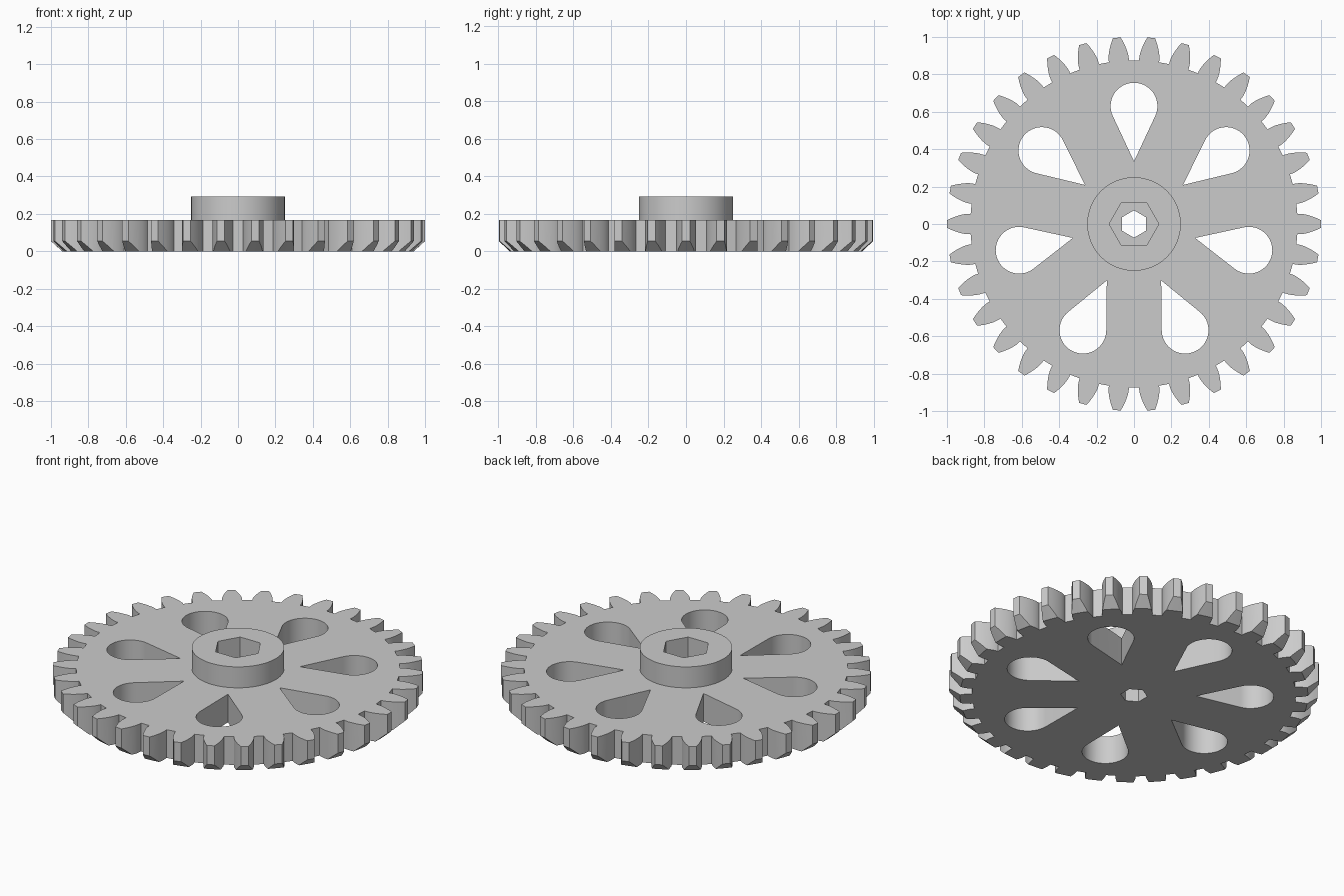
import bpy
import bmesh
from math import pi, sin, cos, tan, acos, asin, sqrt, radians

cube = bpy.data.objects.get("Cube")
if cube:
    bpy.data.objects.remove(cube, do_unlink=True)

TEETH = 34
OUTER = 1.0
MODULE = 2 * OUTER / (TEETH + 2)
PITCH = MODULE * TEETH / 2
ROOT = PITCH - 1.25 * MODULE
PRESSURE = radians(20)
BASE = PITCH * cos(PRESSURE)
THICKNESS = 0.168
HUB_TOP = 0.293
SLOTS = 7


def polar(r, a):
    return (r * cos(a), r * sin(a))


def circle(r, count, start=0.0):
    return [polar(r, start + 2 * pi * i / count) for i in range(count)]


def prism(name, outline, z0, z1, flare=1.0):
    """Closed solid from an outline; flare scales the upper end."""
    bm = bmesh.new()
    low = [bm.verts.new((x, y, z0)) for x, y in outline]
    high = [bm.verts.new((x * flare, y * flare, z1)) for x, y in outline]
    bm.faces.new(low[::-1])
    bm.faces.new(high)
    for i in range(len(low)):
        j = (i + 1) % len(low)
        bm.faces.new((low[i], low[j], high[j], high[i]))
    mesh = bpy.data.meshes.new(name)
    bm.to_mesh(mesh)
    bm.free()
    obj = bpy.data.objects.new(name, mesh)
    bpy.context.collection.objects.link(obj)
    return obj


def involute(r):
    a = acos(min(1.0, BASE / r))
    return tan(a) - a


def tooth_outline():
    """Involute teeth joined by short root arcs."""
    half_base = pi / (2 * TEETH) + involute(PITCH)
    radii = [BASE + (OUTER - BASE) * i / 6 for i in range(7)]
    flank = [(ROOT, half_base)] + [(r, half_base - involute(r)) for r in radii]
    points = []
    for t in range(TEETH):
        mid = 2 * pi * t / TEETH
        points += [polar(r, mid - a) for r, a in flank]
        points += [polar(r, mid + a) for r, a in reversed(flank)]
    return points


def teardrop_outline(angle, tip=0.335, centre=0.63, r=0.125, steps=40):
    """Round outer end with straight sides meeting at an inner point."""
    spread = pi / 2 + asin(r / (centre - tip))
    points = [(tip, 0.0)]
    for i in range(steps + 1):
        a = -spread + 2 * spread * i / steps
        points.append((centre + r * cos(a), r * sin(a)))
    c, s = cos(angle), sin(angle)
    return [(x * c - y * s, x * s + y * c) for x, y in points]


def combine(target, tool, operation):
    mod = target.modifiers.new(operation.title(), 'BOOLEAN')
    mod.operation = operation
    mod.solver = 'EXACT'
    mod.object = tool
    deps = bpy.context.evaluated_depsgraph_get()
    mesh = bpy.data.meshes.new_from_object(target.evaluated_get(deps))
    target.modifiers.clear()
    target.data = mesh
    bpy.data.objects.remove(tool, do_unlink=True)


# Toothed wheel with its lower rim bevelled
gear = prism("gear_wheel", tooth_outline(), 0, THICKNESS)
rim_low, rim_high = 0.83, 1.27
rim = prism("rim_bevel", circle(rim_low, 4 * TEETH), -0.1, 0.3, rim_high / rim_low)
combine(gear, rim, 'INTERSECT')

# Raised hub
hub = prism("hub", circle(0.25, 96), 0.06, HUB_TOP)
combine(gear, hub, 'UNION')

# Teardrop openings around the web
for k in range(SLOTS):
    slot = prism("slot", teardrop_outline(pi / 2 + 2 * pi * k / SLOTS), -0.1, 0.4)
    combine(gear, slot, 'DIFFERENCE')

# Hexagonal socket and narrower through bore
combine(gear, prism("socket", circle(0.133, 6), 0.12, 0.5), 'DIFFERENCE')
combine(gear, prism("bore", circle(0.073, 6, pi / 2), -0.1, 0.5), 'DIFFERENCE')

# Plain grey finish
grey = bpy.data.materials.new("plain_grey")
grey.use_nodes = True
colour = (0.6, 0.6, 0.6, 1.0)
grey.diffuse_color = colour
grey.node_tree.nodes["Principled BSDF"].inputs["Base Color"].default_value = colour
gear.data.materials.clear()
gear.data.materials.append(grey)

bpy.ops.object.select_all(action='DESELECT')
gear.select_set(True)
bpy.context.view_layer.objects.active = gear
bpy.ops.object.shade_smooth_by_angle(angle=radians(25))
